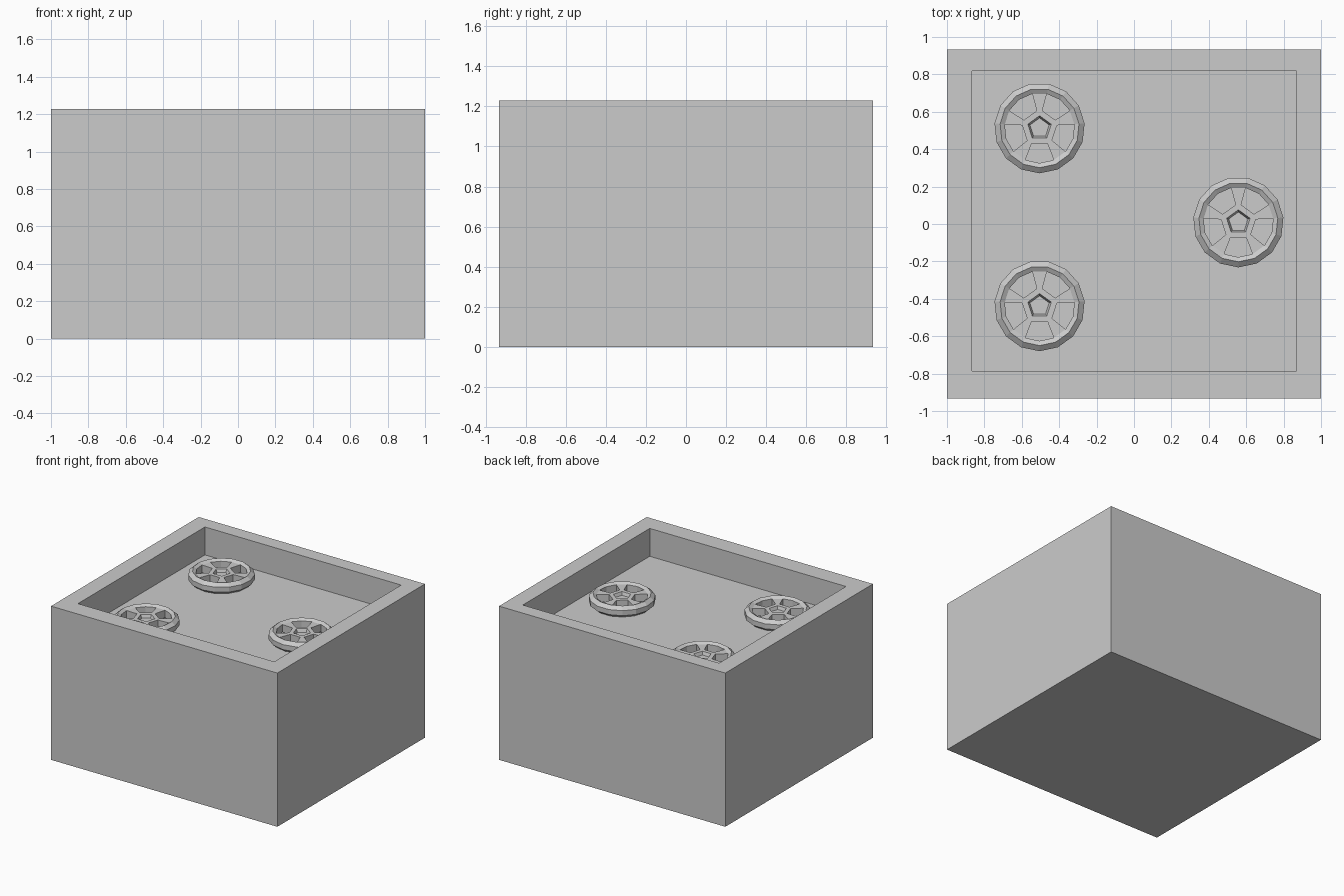
import bpy, bmesh
from math import sin, cos, radians

if "Cube" in bpy.data.objects:
    bpy.data.objects.remove(bpy.data.objects["Cube"])


def finish(bm, name):
    bmesh.ops.recalc_face_normals(bm, faces=bm.faces)
    mesh = bpy.data.meshes.new(name)
    bm.to_mesh(mesh)
    bm.free()
    obj = bpy.data.objects.new(name, mesh)
    bpy.context.collection.objects.link(obj)
    return obj


def bridge(bm, a, b):
    n = len(a)
    for i in range(n):
        j = (i + 1) % n
        bm.faces.new((a[i], a[j], b[j], b[i]))


def rect(bm, x0, x1, y0, y1, z):
    return [bm.verts.new((x, y, z)) for x, y in ((x0, y0), (x1, y0), (x1, y1), (x0, y1))]


def ring(bm, angles, r, z):
    return [bm.verts.new((r * cos(radians(a)), r * sin(radians(a)), z)) for a in angles]


# open-topped block with a shallow recess
FLOOR = 1.005
bm = bmesh.new()
loops = [rect(bm, -1, 1, -0.932, 0.932, 0),
         rect(bm, -1, 1, -0.932, 0.932, 1.228),
         rect(bm, -0.865, 0.87, -0.785, 0.818, 1.228),
         rect(bm, -0.865, 0.87, -0.785, 0.818, FLOOR)]
for a, b in zip(loops, loops[1:]):
    bridge(bm, a, b)
bm.faces.new(loops[0])
bm.faces.new(loops[-1])
finish(bm, "tray_block")


# upper half of a five-spoke wheel, mirrored to make the lower half
def wheel(name, x, y):
    bm = bmesh.new()
    rim_angles = [78 + 24 * i for i in range(15)]
    hub_angles = [90 + 72 * k + s for k in range(5) for s in (-9, 9)]
    pent_angles = [90 + 72 * k for k in range(5)]

    # tyre and rim
    rings = [ring(bm, rim_angles, r, z) for r, z in
             ((0.242, 0), (0.242, 0.02), (0.212, 0.045), (0.187, 0.03))]
    for a, b in zip(rings, rings[1:]):
        bridge(bm, a, b)
    rim = rings[-1]
    rim_low = ring(bm, rim_angles, 0.187, 0)

    # hub with a five-sided hole
    hub = ring(bm, hub_angles, 0.094, 0.03)
    hub_low = ring(bm, hub_angles, 0.094, 0)
    pent = ring(bm, pent_angles, 0.066, 0.03)
    hole = ring(bm, pent_angles, 0.054, 0.005)
    bridge(bm, pent, hole)
    bm.faces.new(hole)

    for k in range(5):
        r0, r1, r2, r3 = [(3 * k + i) % 15 for i in range(4)]
        h0, h1, h2 = [(2 * k + i) % 10 for i in range(3)]
        # spoke top and hub facets
        bm.faces.new((rim[r0], rim[r1], hub[h1], hub[h0]))
        bm.faces.new((hub[h0], hub[h1], pent[k]))
        bm.faces.new((hub[h1], hub[h2], pent[(k + 1) % 5], pent[k]))
        # walls of the opening between spokes
        top = [rim[r1], rim[r2], rim[r3], hub[h2], hub[h1]]
        low = [rim_low[r1], rim_low[r2], rim_low[r3], hub_low[h2], hub_low[h1]]
        bridge(bm, top, low)
    obj = finish(bm, name)
    obj.location = (x, y, FLOOR + 0.045)
    mod = obj.modifiers.new("lower_half", 'MIRROR')
    mod.use_axis = (False, False, True)
    mod.merge_threshold = 0.0005


for name, x, y in (("wheel_back_left", -0.505, 0.513),
                   ("wheel_right", 0.558, 0.01),
                   ("wheel_front_left", -0.505, -0.438)):
    wheel(name, x, y)
